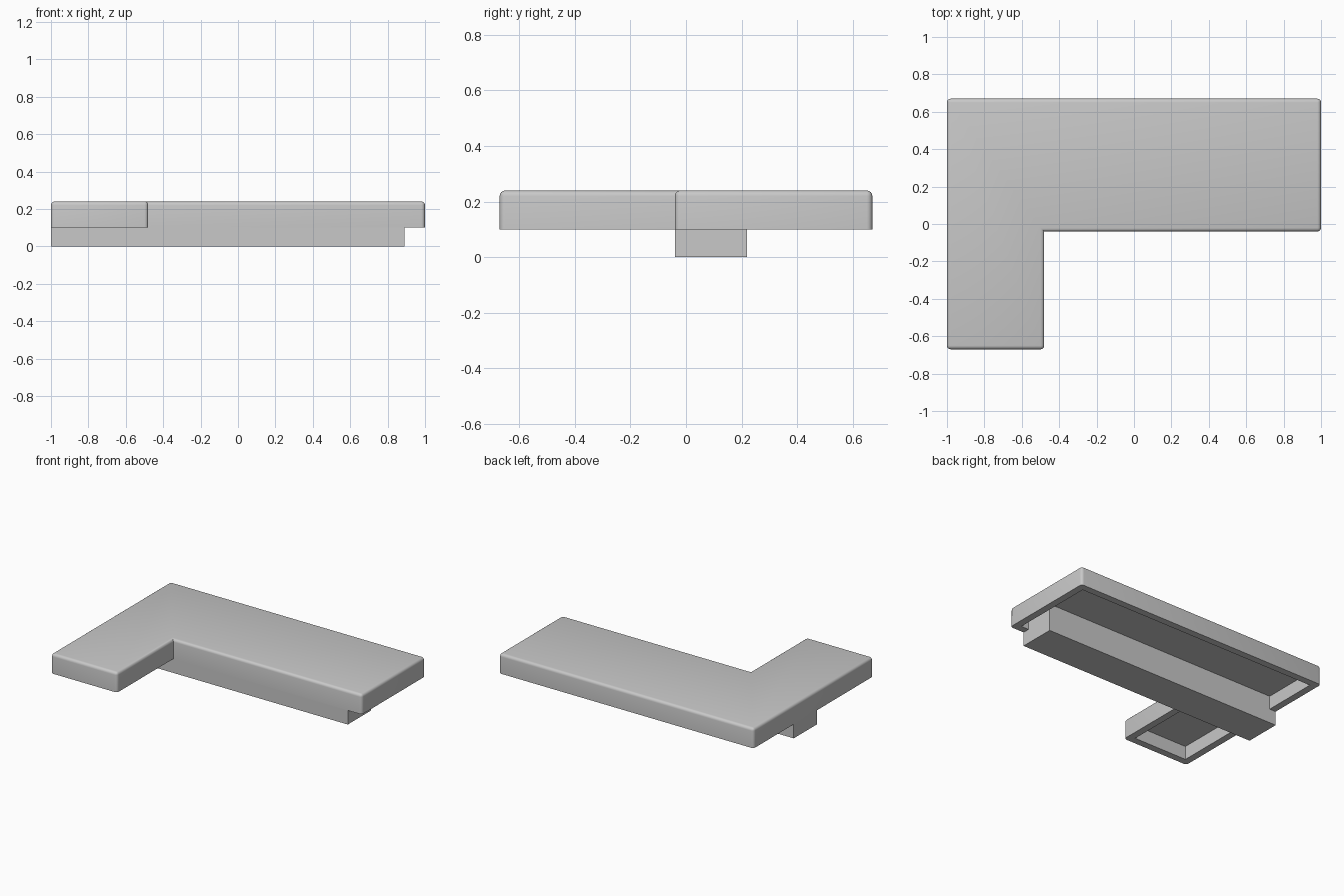
import bpy, bmesh
from mathutils import Vector

cube = bpy.data.objects.get("Cube")
if cube:
    bpy.data.objects.remove(cube, do_unlink=True)

GREY = (0.58, 0.58, 0.58, 1)
grey = bpy.data.materials.new("plain grey")
grey.use_nodes = True
grey.diffuse_color = GREY
grey.node_tree.nodes["Principled BSDF"].inputs["Base Color"].default_value = GREY

BASE, TOP, WALL, CEILING, RADIUS = 0.1, 0.24, 0.05, 0.195, 0.02
FRONT = -0.04


def finish(name, bm):
    bmesh.ops.recalc_face_normals(bm, faces=bm.faces)
    mesh = bpy.data.meshes.new(name)
    bm.to_mesh(mesh)
    bm.free()
    mesh.materials.append(grey)
    obj = bpy.data.objects.new(name, mesh)
    bpy.context.collection.objects.link(obj)
    return obj


def add_box(name, low, high):
    bm = bmesh.new()
    bmesh.ops.create_cube(bm, size=1)
    low, high = Vector(low), Vector(high)
    for v in bm.verts:
        v.co = (low + high) / 2 + v.co * (high - low)
    return finish(name, bm)


# L-shaped slab
outline = [(-1, -0.67), (-0.48, -0.67), (-0.48, FRONT), (1, FRONT), (1, 0.67), (-1, 0.67)]
bm = bmesh.new()
floor = bm.faces.new([bm.verts.new((x, y, BASE)) for x, y in outline])
lid = bmesh.ops.extrude_face_region(bm, geom=[floor], use_keep_orig=True)["geom"]
bmesh.ops.translate(bm, vec=(0, 0, TOP - BASE),
                    verts=[g for g in lid if isinstance(g, bmesh.types.BMVert)])
bmesh.ops.recalc_face_normals(bm, faces=bm.faces)

# Outer edges to be rounded: the top rim and the outward corners
inner_corner = Vector((-0.48, FRONT))
rounded = []
for e in bm.edges:
    a, b = (v.co for v in e.verts)
    on_top = min(a.z, b.z) > TOP - 0.001
    upright = abs(a.z - b.z) > 0.01 and (a.xy - inner_corner).length > 0.01
    if on_top or upright:
        rounded.append(e)

# Hollow underside
floor = min(bm.faces, key=lambda f: f.calc_center_median().z)
bmesh.ops.inset_region(bm, faces=[floor], thickness=WALL, use_even_offset=True)
recess = bmesh.ops.extrude_discrete_faces(bm, faces=[floor])["faces"][0]
bmesh.ops.translate(bm, vec=(0, 0, CEILING - BASE), verts=recess.verts)

bmesh.ops.bevel(bm, geom=rounded, offset=RADIUS, offset_type='OFFSET',
                segments=4, profile=0.5, affect='EDGES', clamp_overlap=True)
slab = finish("slab", bm)
bpy.context.view_layer.objects.active = slab
slab.select_set(True)
bpy.ops.object.shade_smooth_by_angle(angle=0.6)

# Support beam below the slab, and its upper part inside the hollow
add_box("support_beam", (-1, FRONT, 0), (0.89, 0.22, BASE))
add_box("beam_core", (-0.96, FRONT + 0.001, BASE), (0.89, 0.22, CEILING + 0.01))
